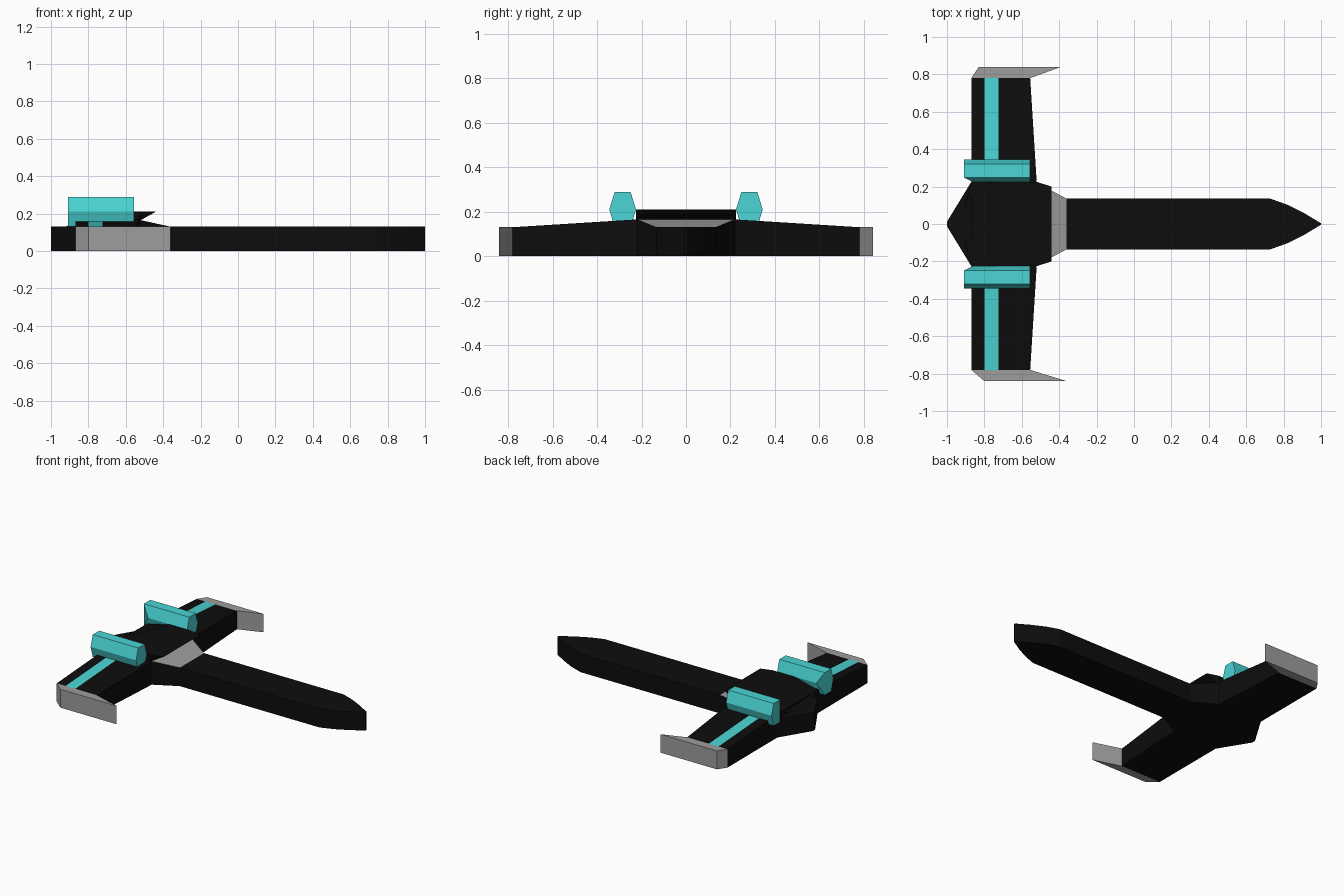
import bpy

cube = bpy.data.objects.get("Cube")
if cube:
    bpy.data.objects.remove(cube, do_unlink=True)


def material(name, rgb):
    mat = bpy.data.materials.new(name)
    mat.use_nodes = True
    mat.diffuse_color = (*rgb, 1)
    bsdf = next(n for n in mat.node_tree.nodes if n.type == 'BSDF_PRINCIPLED')
    bsdf.inputs["Base Color"].default_value = (*rgb, 1)
    return mat


BLACK = material("hull black", (0.004, 0.004, 0.004))
GRAY = material("panel gray", (0.34, 0.34, 0.34))
CYAN = material("bright cyan", (0.07, 0.66, 0.66))


def loft(name, lower, upper, mat, cap=None):
    """Solid between two matching rings; cap gives the upper face its own material."""
    n = len(lower)
    faces = [(i, (i + 1) % n, n + (i + 1) % n, n + i) for i in range(n)]
    faces += [tuple(reversed(range(n))), tuple(range(n, 2 * n))]
    mesh = bpy.data.meshes.new(name)
    mesh.from_pydata(list(lower) + list(upper), [], faces)
    mesh.materials.append(mat)
    if cap:
        mesh.materials.append(cap)
        mesh.polygons[n + 1].material_index = 1
    obj = bpy.data.objects.new(name, mesh)
    bpy.context.collection.objects.link(obj)
    # Make all normals face outward
    import bmesh
    bm = bmesh.new()
    bm.from_mesh(mesh)
    bmesh.ops.recalc_face_normals(bm, faces=bm.faces)
    bm.to_mesh(mesh)
    bm.free()
    return obj


def both(half):
    """Complete a half outline across the centre line."""
    return half + [(x, -y, z) for x, y, z in reversed(half)]


def ground(ring):
    return [(x, y, 0) for x, y, z in ring]


def slab(name, ring, mat, cap=None):
    return loft(name, ground(ring), ring, mat, cap)


DECK, ROOT, ROOF = 0.13, 0.165, 0.21

# Long forward fuselage with a pointed nose
slab("fuselage", both([(-0.36, 0.135, DECK), (0.73, 0.135, DECK), (0.82, 0.103, DECK),
                       (0.91, 0.058, DECK), (1.0, 0.004, DECK)]), BLACK)

# Central hull, tail and sloping windshield
slab("hull", both([(-0.87, 0.225, ROOT), (-0.52, 0.225, ROOT)]), BLACK)
slab("tail", both([(-1.0, 0.012, DECK), (-0.87, 0.225, DECK)]), BLACK)
slab("windshield", both([(-0.52, 0.22, ROOT), (-0.36, 0.135, DECK)]), BLACK, GRAY)

# Roof with an overhanging brow and a sloping back
loft("roof",
     both([(-0.92, 0.03, DECK), (-0.87, 0.225, ROOT), (-0.54, 0.225, ROOT), (-0.52, 0.2, ROOT)]),
     both([(-0.75, 0.07, ROOF), (-0.69, 0.225, ROOF), (-0.52, 0.225, ROOF), (-0.44, 0.2, ROOF)]),
     BLACK)

# Engine section: y offset from its centre (inner side negative) and height
ENGINE = [(-0.036, 0.288), (0.036, 0.288), (0.06, ROOF),
          (0.036, DECK), (-0.036, DECK), (-0.06, ROOF)]

for side, label in ((1, "left"), (-1, "right")):
    # Wing in three chordwise strips, the middle one striped on top
    for part, (b0, b1), (f0, f1), cap in (
            ("rear", (-0.87, -0.87), (-0.80, -0.80), None),
            ("stripe", (-0.80, -0.80), (-0.725, -0.725), CYAN),
            ("front", (-0.725, -0.725), (-0.52, -0.555), None)):
        slab(f"{label}_wing_{part}",
             [(b0, side * 0.22, ROOT), (f0, side * 0.22, ROOT),
              (f1, side * 0.78, DECK), (b1, side * 0.78, DECK)], BLACK, cap)

    # Wing tip fin, swept out to a forward point
    back, front = (-0.83, -0.39) if side > 0 else (-0.80, -0.36)
    slab(f"{label}_wingtip_fin",
         [(-0.87, side * 0.78, DECK), (-0.555, side * 0.78, DECK),
          (front, side * 0.84, DECK), (back, side * 0.84, DECK)], GRAY)

    # Six sided engine, notched on the inner rear corner
    rear = [(-0.86 if dy < -0.05 else -0.91, side * (0.285 + dy), z) for dy, z in ENGINE]
    nose = [(-0.555, y, z) for _, y, z in rear]
    loft(f"{label}_engine", rear, nose, CYAN)
